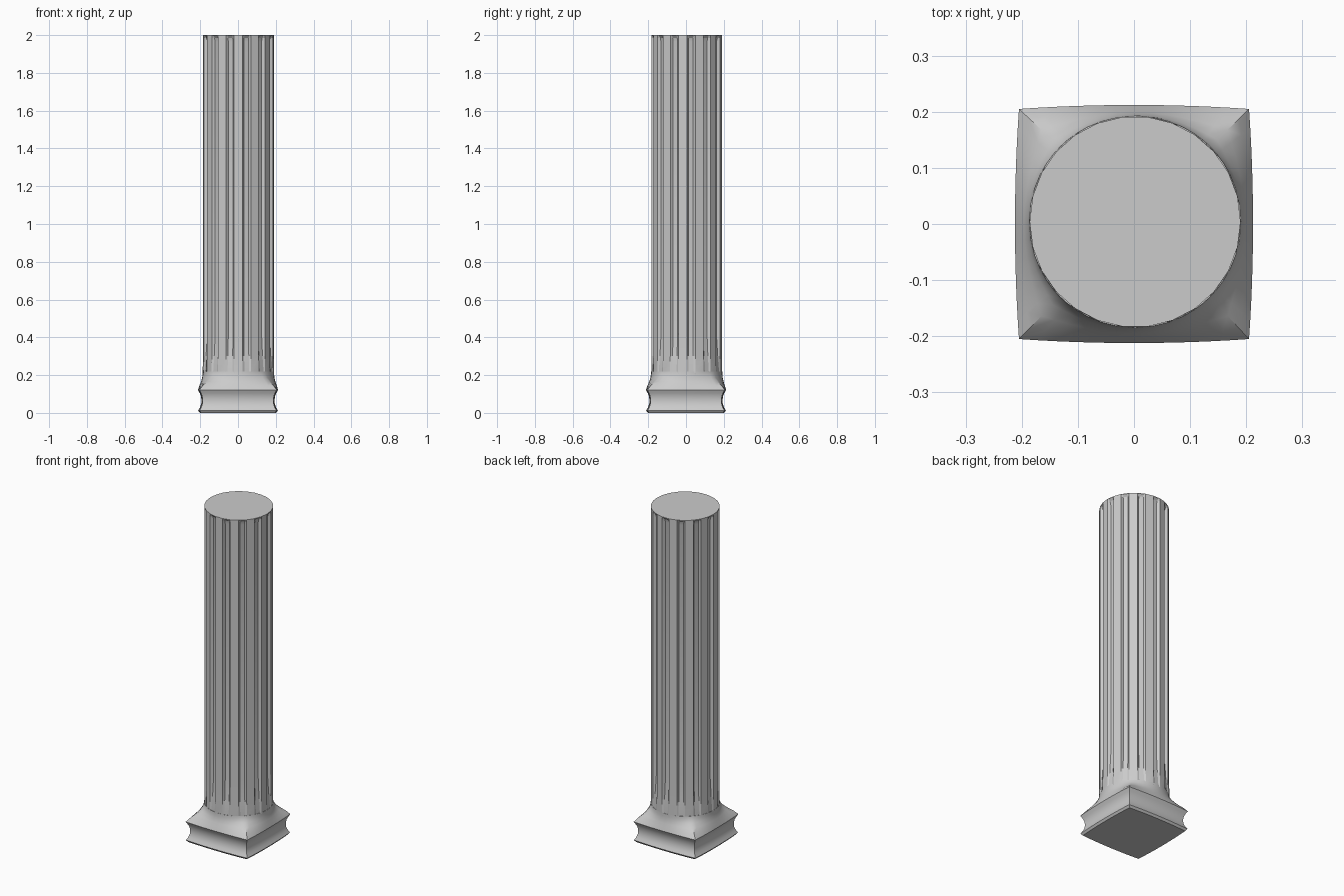
import bpy, bmesh, math
from mathutils import Vector

if "Cube" in bpy.data.objects:
    bpy.data.objects.remove(bpy.data.objects["Cube"])


def loft(name, rings, angle):
    """Skin a stack of equal-length closed rings and cap both ends."""
    bm = bmesh.new()
    rows = [[bm.verts.new(p) for p in ring] for ring in rings]
    n = len(rows[0])
    for a, b in zip(rows, rows[1:]):
        for i in range(n):
            j = (i + 1) % n
            bm.faces.new((a[i], a[j], b[j], b[i]))
    bm.faces.new(rows[0][::-1])
    bm.faces.new(rows[-1])
    bmesh.ops.recalc_face_normals(bm, faces=bm.faces)
    me = bpy.data.meshes.new(name)
    bm.to_mesh(me)
    bm.free()
    ob = bpy.data.objects.new(name, me)
    bpy.context.collection.objects.link(ob)
    bpy.ops.object.select_all(action='DESELECT')
    ob.select_set(True)
    bpy.context.view_layer.objects.active = ob
    bpy.ops.object.shade_smooth_by_angle(angle=math.radians(angle))
    return ob


FLUTES = 13
STEP = math.pi / FLUTES
CX, CY = 0.002, 0.004


# Shaft: 26-sided, every second side sunk into a flute
def shaft_ring(z, r, depth):
    pts = []
    for k in range(FLUTES):
        a, b = [Vector((r * math.cos(t), r * math.sin(t), 0))
                for t in (2 * k * STEP, (2 * k + 1) * STEP)]
        inward = -(a + b).normalized() * depth
        for p in (a, a.lerp(b, 0.22) + inward, a.lerp(b, 0.78) + inward, b):
            pts.append(p + Vector((CX, CY, z)))
    return pts


shaft_profile = [(0.16, 0.189, 0), (0.21, 0.189, 0), (0.30, 0.188, 0.008),
                 (0.42, 0.188, 0.016), (1.965, 0.188, 0.016),
                 (1.985, 0.188, 0.010), (1.997, 0.188, 0), (2.0, 0.188, 0)]
loft("fluted_shaft", [shaft_ring(*p) for p in shaft_profile], 20)


# Base: softly bowed square plinth with hollow sides, flaring up to a round neck
SIDE = 12


def base_ring(z, half, blend):
    pts = []
    for s in range(4):
        for i in range(SIDE):
            u = -1 + 2 * i / SIDE
            bow = half * (1 + 0.035 * (1 - u * u))
            ang = math.atan(u) if abs(u) < 1 else u * math.pi / 4
            sq = Vector((bow, u * half, 0))
            ci = Vector((math.cos(ang), math.sin(ang), 0)) * 0.189
            p = sq.lerp(ci, blend)
            c, d = [(1, 0), (0, 1), (-1, 0), (0, -1)][s]
            pts.append((p.x * c - p.y * d + CX * blend,
                        p.x * d + p.y * c + CY * blend, z))
    return pts


base_profile = [(0.0, 0.195, 0), (0.012, 0.204, 0), (0.03, 0.194, 0),
                (0.05, 0.188, 0), (0.07, 0.187, 0), (0.09, 0.190, 0),
                (0.105, 0.196, 0), (0.122, 0.205, 0), (0.145, 0.202, 0.22),
                (0.165, 0.198, 0.5), (0.185, 0.193, 0.78), (0.205, 0.19, 0.96),
                (0.22, 0.188, 1)]
loft("square_base", [base_ring(*p) for p in base_profile], 40)
